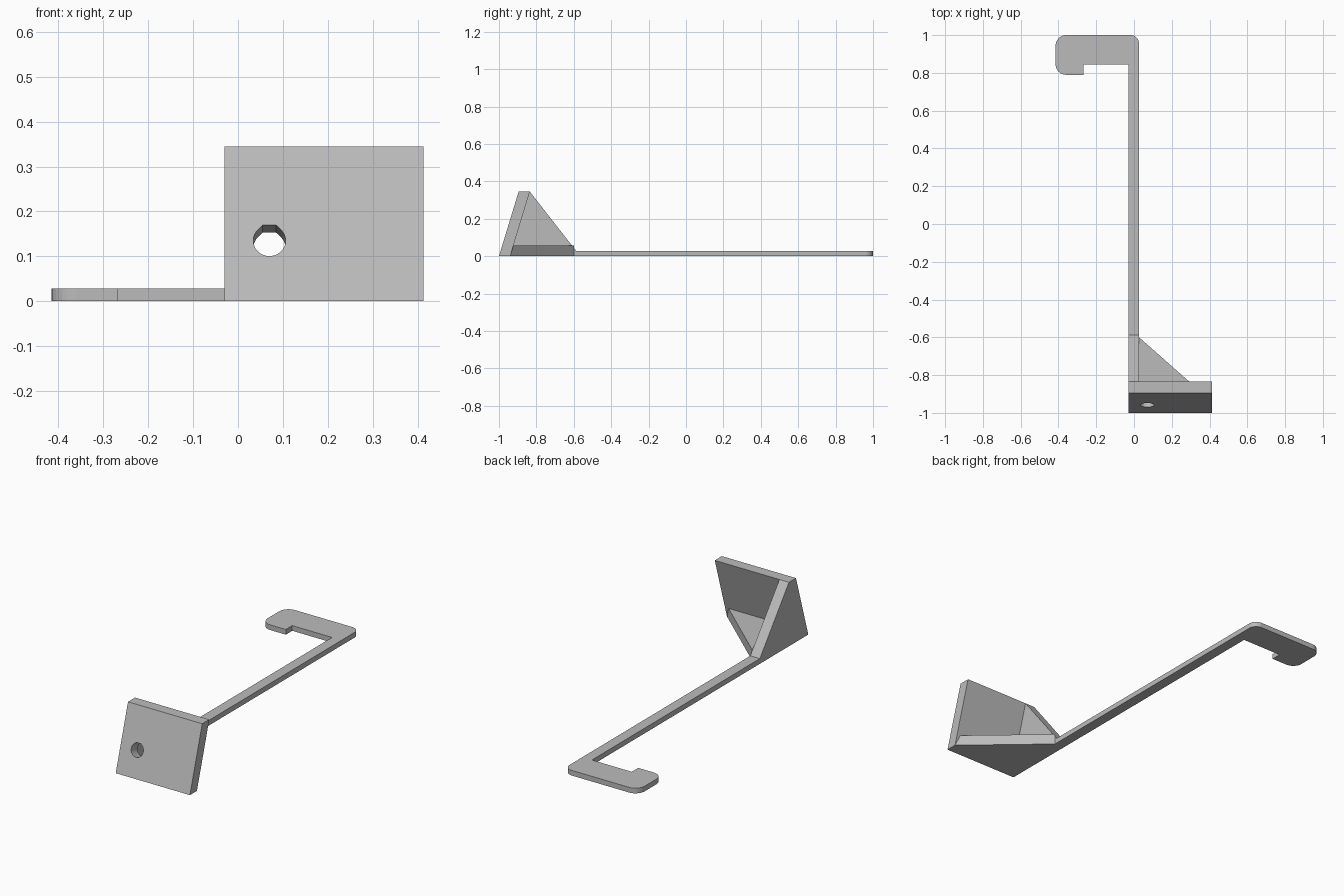
import bpy
import bmesh
from math import radians, cos, sin, tan
from mathutils import Matrix, Vector

cube = bpy.data.objects.get("Cube")
if cube:
    bpy.data.objects.remove(cube)

grey = bpy.data.materials.new("plain grey")
grey.use_nodes = True
colour = (0.50, 0.50, 0.50, 1)
grey.diffuse_color = colour
grey.node_tree.nodes["Principled BSDF"].inputs["Base Color"].default_value = colour


def prism(name, outline, sweep):
    """Extrude a closed 3D outline along the sweep vector."""
    bm = bmesh.new()
    face = bm.faces.new([bm.verts.new(p) for p in outline])
    top = bmesh.ops.extrude_face_region(bm, geom=[face], use_keep_orig=True)
    verts = [v for v in top["geom"] if isinstance(v, bmesh.types.BMVert)]
    bmesh.ops.translate(bm, verts=verts, vec=sweep)
    bmesh.ops.recalc_face_normals(bm, faces=bm.faces)
    mesh = bpy.data.meshes.new(name)
    bm.to_mesh(mesh)
    bm.free()
    obj = bpy.data.objects.new(name, mesh)
    bpy.context.collection.objects.link(obj)
    mesh.materials.append(grey)
    return obj


def arc(cx, cy, r, start, end, steps=8):
    angles = [radians(start + (end - start) * i / steps) for i in range(steps + 1)]
    return [(cx + r * cos(a), cy + r * sin(a)) for a in angles]


LEFT, RIGHT = -0.03, 0.027      # sides of the arm
THICK = 0.028                   # arm height
TOE = -0.587                    # where the brace meets the arm
TOP = 0.345                     # plate height
LEAN = 0.105                    # plate offset from bottom to top

# Long arm with a hooked end, rounded on its outer corners
hook_r, elbow_r = 0.055, 0.045
hook = [(LEFT, TOE), (RIGHT, TOE)]
hook += arc(RIGHT - elbow_r, 1 - elbow_r, elbow_r, 0, 90)
hook += arc(-0.415 + hook_r, 1 - hook_r, hook_r, 90, 180)
hook += arc(-0.415 + hook_r, 0.79 + hook_r, hook_r, 180, 270)
hook += [(-0.268, 0.79), (-0.268, 0.845), (LEFT, 0.845)]
prism("hooked_arm", [(x, y, 0) for x, y in hook], (0, 0, THICK))

# Leaning mounting plate
side = [(-1, 0), (-0.94, 0), (-0.94 + LEAN, TOP), (-1 + LEAN, TOP)]
plate = prism("mounting_plate", [(LEFT, y, z) for y, z in side], (0.443, 0, 0))

# Flat-topped teardrop hole, square to the plate
up = Vector((0, LEAN, TOP)).normalized()
across = Vector((1, 0, 0))
normal = across.cross(up)
centre = Vector((0.07, -1 + LEAN * 0.135 / TOP, 0.135))
r = 0.036
cap = r * tan(radians(22.5))
drop = arc(0, 0, r, 135, 405, 24) + [(cap, r), (-cap, r)]
start = centre + normal * 0.1
cutter = prism("hole_cutter", [start + across * u + up * v for u, v in drop], normal * -0.25)
cutter.hide_render = True
cut = plate.modifiers.new("hole", 'BOOLEAN')
cut.operation = 'DIFFERENCE'
cut.solver = 'EXACT'
cut.object = cutter
bpy.context.view_layer.objects.active = plate
bpy.ops.object.modifier_apply(modifier=cut.name)
bpy.data.objects.remove(cutter)

# Upright brace between plate and arm
brace = [(-0.94, 0), (-0.94 + LEAN, TOP), (TOE, THICK), (TOE, 0)]
prism("upright_brace", [(LEFT, y, z) for y, z in brace], (RIGHT - LEFT, 0, 0))

# Flat corner brace along the bottom
corner = [(RIGHT, -0.94), (0.412, -0.94), (RIGHT, -0.6)]
prism("flat_brace", [(x, y, 0) for x, y in corner], (0, 0, 0.058))
